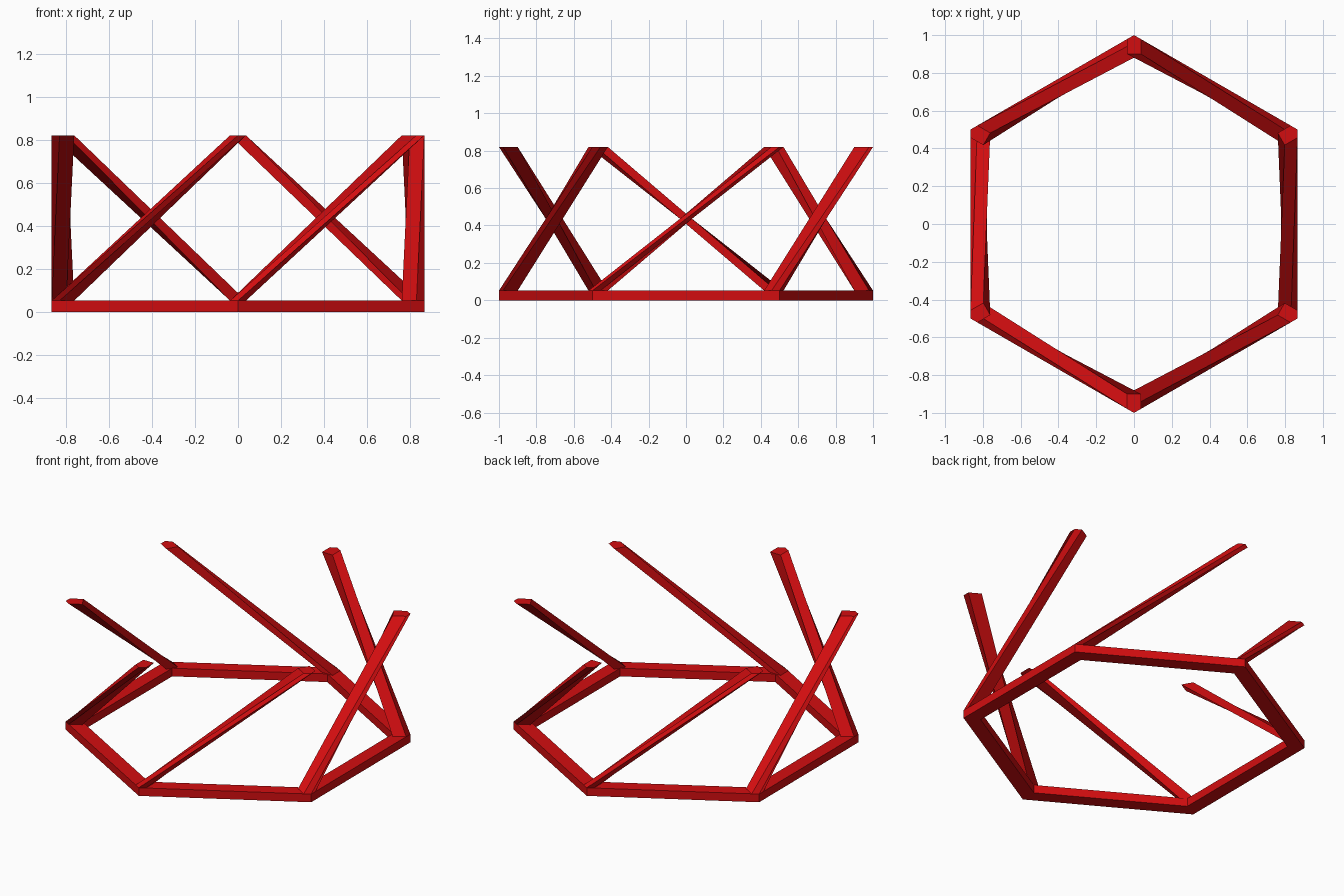
import bpy
import bmesh
from math import pi
from mathutils import Matrix, Vector

cube = bpy.data.objects.get("Cube")
if cube:
    bpy.data.objects.remove(cube, do_unlink=True)

RING_TOP = 0.052
HEIGHT = 0.82
INNER = 0.9
HALF = 0.037
STEP = pi / 3

red = bpy.data.materials.new("deep red")
red.use_nodes = True
colour = (0.65, 0.004, 0.005, 1)
red.diffuse_color = colour
red.node_tree.nodes["Principled BSDF"].inputs["Base Color"].default_value = colour


def turned(points, corner, z):
    """Turn a flat outline to a hexagon corner and lift it to z."""
    spin = Matrix.Rotation(corner * STEP, 4, 'Z')
    return [spin @ Vector((x, y, z)) for x, y in points]


def finish(name, bm):
    bmesh.ops.recalc_face_normals(bm, faces=bm.faces[:])
    mesh = bpy.data.meshes.new(name)
    bm.to_mesh(mesh)
    bm.free()
    mesh.materials.append(red)
    obj = bpy.data.objects.new(name, mesh)
    bpy.context.collection.objects.link(obj)
    return obj


# Hexagonal base ring: a square section repeated at each corner
bm = bmesh.new()
loops = []
for corner in range(6):
    spin = Matrix.Rotation(corner * STEP, 4, 'Z')
    section = [(1, 0), (1, RING_TOP), (INNER, RING_TOP), (INNER, 0)]
    loops.append([bm.verts.new(spin @ Vector((0, r, z))) for r, z in section])
for i in range(6):
    a, b = loops[i], loops[(i + 1) % 6]
    for j in range(4):
        k = (j + 1) % 4
        bm.faces.new((a[j], a[k], b[k], b[j]))
finish("base_ring", bm)

# Leaning struts: each rises from one corner to above the next
shoulder = 1 - HALF * 0.577
outline = [(0, 1), (-HALF, shoulder), (-HALF, INNER),
           (HALF, INNER), (HALF, shoulder)]
for corner in range(6):
    bm = bmesh.new()
    low = [bm.verts.new(p) for p in turned(outline, corner, RING_TOP)]
    high = [bm.verts.new(p) for p in turned(outline, corner + 1, HEIGHT)]
    bm.faces.new(low)
    bm.faces.new(high)
    for j in range(len(outline)):
        k = (j + 1) % len(outline)
        bm.faces.new((low[j], low[k], high[k], high[j]))
    finish(f"leaning_strut_{corner + 1}", bm)
